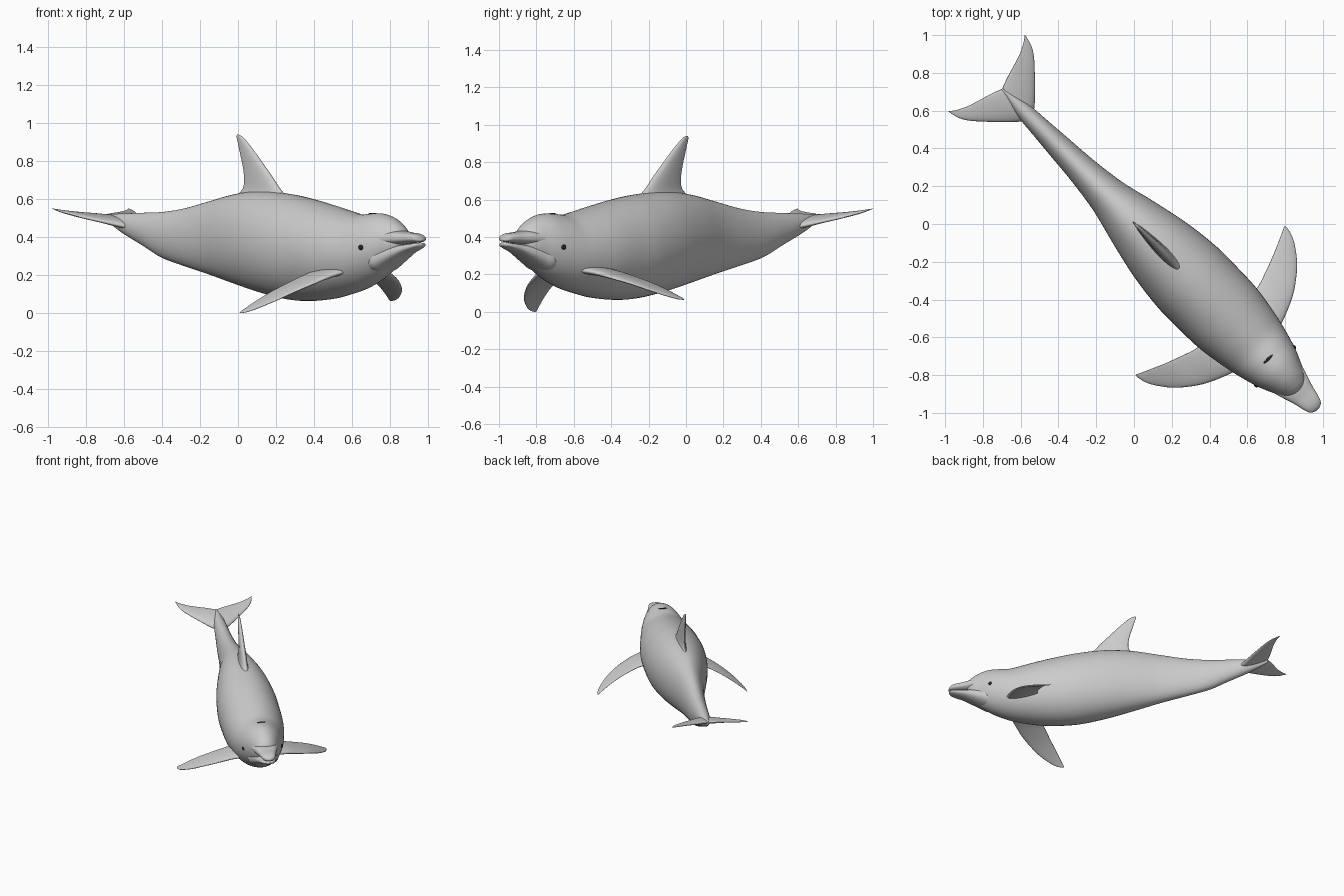
import bpy, bmesh
from math import sin, cos, pi, sqrt, copysign
from mathutils import Vector

if "Cube" in bpy.data.objects:
    bpy.data.objects.remove(bpy.data.objects["Cube"])


# Animal frame: s = forward along the diagonal, t = to its left, z = up (slight body bend)
def P(s, t, z):
    t += 0.004 - 0.008 * s
    return Vector(((s + t) / sqrt(2), (t - s) / sqrt(2), z))


def dense(rows, n=6):
    """Catmull-Rom interpolation of station rows."""
    out = []
    for i in range(len(rows) - 1):
        a, b, c, d = (rows[max(i - 1, 0)], rows[i], rows[i + 1],
                      rows[min(i + 2, len(rows) - 1)])
        for k in range(n):
            u = k / n
            row = []
            for j in range(len(b)):
                h = c[0] - b[0]
                m1 = (c[j] - a[j]) / (c[0] - a[0]) * h
                m2 = (d[j] - b[j]) / (d[0] - b[0]) * h
                row.append((2*u**3 - 3*u*u + 1) * b[j] + (u**3 - 2*u*u + u) * m1
                           + (3*u*u - 2*u**3) * c[j] + (u**3 - u*u) * m2)
            out.append(row)
    return out + [list(rows[-1])]


def loft(name, rings):
    bm = bmesh.new()
    loops = [[bm.verts.new(p) for p in r] for r in rings]
    n = len(loops[0])
    for a, b in zip(loops, loops[1:]):
        for i in range(n):
            bm.faces.new((a[i], a[(i + 1) % n], b[(i + 1) % n], b[i]))
    bm.faces.new(loops[0])
    bm.faces.new(loops[-1])
    bmesh.ops.recalc_face_normals(bm, faces=bm.faces)
    me = bpy.data.meshes.new(name)
    bm.to_mesh(me)
    bm.free()
    me.polygons.foreach_set("use_smooth", [True] * len(me.polygons))
    ob = bpy.data.objects.new(name, me)
    bpy.context.collection.objects.link(ob)
    return ob


def tube(name, rows, power=1.0, n=48):
    """Rows of (s, top, bottom, half width)."""
    def sp(v):
        return copysign(abs(v) ** power, v)
    rings = []
    for s, top, bot, w in dense(rows):
        rings.append([P(s, w * sp(cos(2*pi*i/n)),
                        (top + bot) / 2 + (top - bot) / 2 * sp(sin(2*pi*i/n)))
                      for i in range(n)])
    return loft(name, rings)


def foil(lead, trail, offset, h, n=24):
    """Streamlined fin section from lead to trail."""
    ring = []
    for i in range(n):
        a = 2 * pi * i / n
        u = (1 - cos(a)) / 2
        ring.append(lead.lerp(trail, u) + offset * (h * sin(a) * (1.2 - 0.6 * u)))
    return ring


# Body with tail stock and rounded forehead
tube("body", [
    (-1.0, .523, .495, .008), (-.93, .523, .455, .025), (-.85, .525, .415, .042),
    (-.7, .529, .35, .055), (-.57, .533, .292, .066), (-.4, .552, .247, .08),
    (-.2, .592, .2, .108), (0, .63, .15, .157), (.2, .642, .104, .2),
    (.4, .625, .07, .224), (.55, .6, .064, .225), (.7, .568, .075, .22),
    (.82, .54, .097, .203), (.92, .52, .122, .183), (1.0, .524, .152, .163),
    (1.08, .524, .192, .138), (1.15, .504, .24, .108), (1.2, .475, .28, .085),
    (1.235, .442, .32, .055), (1.25, .4, .365, .012)])

# Beak: two jaws with the mouth line between them
tube("upper_jaw", [
    (1.04, .4, .355, .11), (1.1, .415, .353, .119), (1.15, .428, .354, .106),
    (1.22, .434, .359, .085), (1.28, .426, .366, .066), (1.34, .419, .372, .051),
    (1.37, .407, .375, .036), (1.383, .393, .38, .01)], .8)
tube("lower_jaw", [
    (1.04, .352, .21, .1), (1.1, .351, .215, .113), (1.15, .352, .24, .1),
    (1.22, .357, .28, .081), (1.28, .363, .312, .063), (1.34, .369, .335, .049),
    (1.37, .371, .348, .034), (1.38, .366, .356, .008)], .85)

# Dorsal fin: (z, lead s, trail s, half thickness)
rings = []
for z, a, b, h in dense([
        (.57, .40, -.06, .04), (.62, .35, -.01, .035), (.66, .305, .034, .028),
        (.72, .25, .041, .024), (.78, .19, .03, .02), (.84, .13, .012, .016),
        (.9, .065, -.006, .011), (.93, .027, -.014, .007), (.941, 0, -.01, .002)]):
    rings.append(foil(P(a, 0, z), P(b, 0, z), P(0, 1, 0) - P(0, 0, 0), h))
loft("dorsal_fin", rings)

up = Vector((0, 0, 1))
for side, label in ((1, "left"), (-1, "right")):
    # Flippers: (t, lead s, trail s, z, half thickness); a small roll lowers the right one
    rings = []
    for t, a, b, z, h in dense([
            (.12, .945, .69, .225, .026), (.22, .912, .7, .202, .022),
            (.325, .865, .668, .163, .016), (.4, .815, .64, .13, .013),
            (.47, .753, .61, .092, .01), (.53, .672, .583, .055, .007),
            (.552, .625, .572, .04, .005), (.56, .59, .572, .033, .001)]):
        z += side * .032 * (t - .12) / .44
        rings.append(foil(P(a, side * t, z), P(b, side * t, z), up, h))
    loft(label + "_flipper", rings)

    # Tail flukes: (t, lead s, trail s, half thickness), pitched upwards to the rear
    rings = []
    for t, a, b, h in dense([
            (0, -.77, -1.0, .026), (.06, -.815, -1.022, .022),
            (.12, -.872, -1.04, .016), (.19, -.945, -1.062, .012),
            (.245, -1.008, -1.088, .008), (.272, -1.055, -1.106, .005),
            (.285, -1.105, -1.117, .001)]):
        rings.append(foil(P(a, side * t, .517 - .3 * (a + 1)),
                          P(b, side * t, .517 - .3 * (b + 1)), up, h))
    loft(label + "_fluke", rings)

# Eyes and blowhole
dark = bpy.data.materials.new("dark")
dark.diffuse_color = (.02, .02, .02, 1)
dark.use_nodes = True
dark.node_tree.nodes["Principled BSDF"].inputs["Base Color"].default_value = dark.diffuse_color


def blob(name, loc, scale):
    bpy.ops.mesh.primitive_uv_sphere_add(segments=24, ring_count=12, radius=1,
                                         location=loc, rotation=(0, 0, pi / 4))
    ob = bpy.context.object
    ob.name = name
    ob.scale = scale
    bpy.ops.object.shade_smooth()
    return ob


for side, label in ((1, "left"), (-1, "right")):
    eye = blob(label + "_eye", P(1.06, side * .137, .346), (.015, .016, .015))
    eye.data.materials.append(dark)
blob("blowhole", P(1.008, 0, .524), (.033, .007, .004)).data.materials.append(dark)
